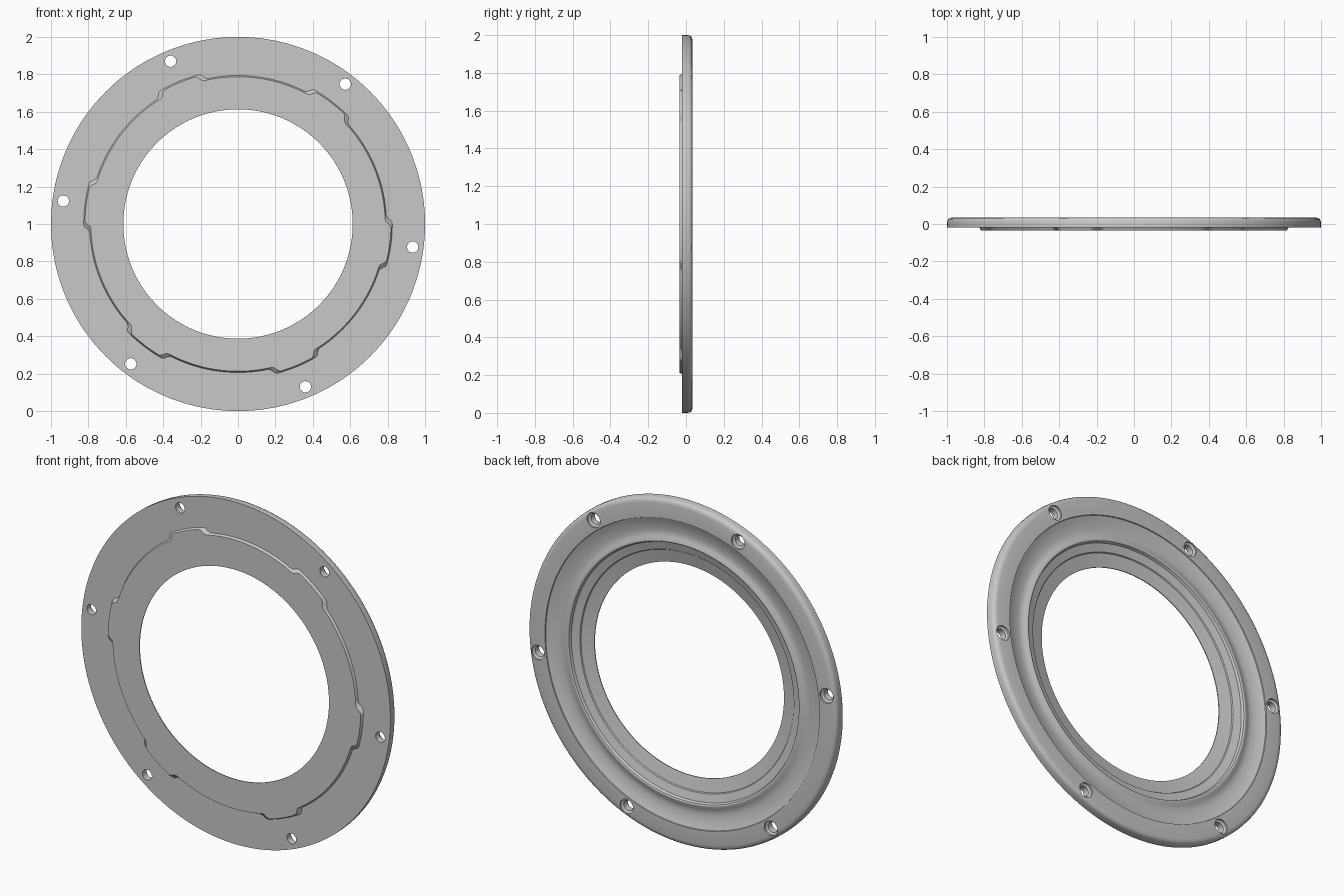
import bpy, bmesh
from math import sin, cos, radians, pi

cube = bpy.data.objects.get("Cube")
if cube:
    bpy.data.objects.remove(cube, do_unlink=True)

grey = bpy.data.materials.new("light grey")
grey.use_nodes = True
colour = (0.58, 0.58, 0.58, 1)
grey.diffuse_color = colour
grey.node_tree.nodes["Principled BSDF"].inputs["Base Color"].default_value = colour

LOBES = [radians(-7.5 + 60 * i) for i in range(6)]
RAMP = radians(2.5)


def pad_radius(a, base, half_lobe):
    """Outline of the raised front pad: a circle with six shallow lobes."""
    off = min(abs((a - c + pi) % (2 * pi) - pi) for c in LOBES)
    t = max(0, min(1, (half_lobe - off) / RAMP))
    return base + 0.031 * t * t * (3 - 2 * t)


def ring_profile(a):
    """Closed section (radius, depth) of the ring at angle a."""
    pad_top = pad_radius(a, 0.787, radians(9))
    pad_foot = pad_radius(a, 0.794, radians(10.5))
    front = [(0.613, -0.035), (pad_top, -0.035), (pad_foot, -0.02), (1, -0.02)]
    flange = [(1, 0.005), (0.998, 0.017), (0.994, 0.026), (0.986, 0.032),
              (0.97, 0.035), (0.888, 0.035), (0.886, 0.03)]
    groove = [(0.865, 0.022), (0.84, 0.015), (0.81, 0.01), (0.79, 0.01),
              (0.775, 0.014), (0.762, 0.02), (0.752, 0.022), (0.744, 0.019)]
    inner = [(0.738, 0.004), (0.692, -0.008), (0.688, -0.014), (0.613, -0.03)]
    return front + flange + groove + inner


def lathe(name, profile_at, steps, centre=(0, 0, 1), closed=True):
    """Sweep a section around the y axis; open sections get end caps."""
    bm = bmesh.new()
    rings = []
    for i in range(steps):
        a = 2 * pi * i / steps
        rings.append([bm.verts.new((r * cos(a), y, r * sin(a)))
                      for r, y in profile_at(a)])
    n = len(rings[0])
    for i in range(steps):
        p, q = rings[i], rings[(i + 1) % steps]
        for j in range(n if closed else n - 1):
            k = (j + 1) % n
            bm.faces.new((p[j], p[k], q[k], q[j]))
    if not closed:
        bm.faces.new([r[0] for r in rings])
        bm.faces.new([r[-1] for r in rings])
    bmesh.ops.recalc_face_normals(bm, faces=bm.faces[:])
    mesh = bpy.data.meshes.new(name)
    bm.to_mesh(mesh)
    bm.free()
    mesh.materials.append(grey)
    obj = bpy.data.objects.new(name, mesh)
    obj.location = centre
    bpy.context.collection.objects.link(obj)
    return obj


# Ring with raised lobed pad in front and a grooved back
ring = lathe("mounting_ring", ring_profile, 360)
bpy.ops.object.select_all(action="DESELECT")
ring.select_set(True)
bpy.context.view_layer.objects.active = ring

# Six screw holes, counterbored from the back
hole = [(0.03, -0.1), (0.03, 0.018), (0.043, 0.025), (0.043, 0.1)]
for c in LOBES:
    cutter = lathe("hole_cutter", lambda a: hole, 32,
                   (0.942 * cos(c), 0, 1 + 0.942 * sin(c)), closed=False)
    cutter.hide_render = True
    mod = ring.modifiers.new("screw_hole", "BOOLEAN")
    mod.operation, mod.solver, mod.object = "DIFFERENCE", "EXACT", cutter
    bpy.ops.object.modifier_apply(modifier=mod.name)
    bpy.data.objects.remove(cutter, do_unlink=True)

bpy.ops.object.shade_smooth_by_angle(angle=radians(30))
